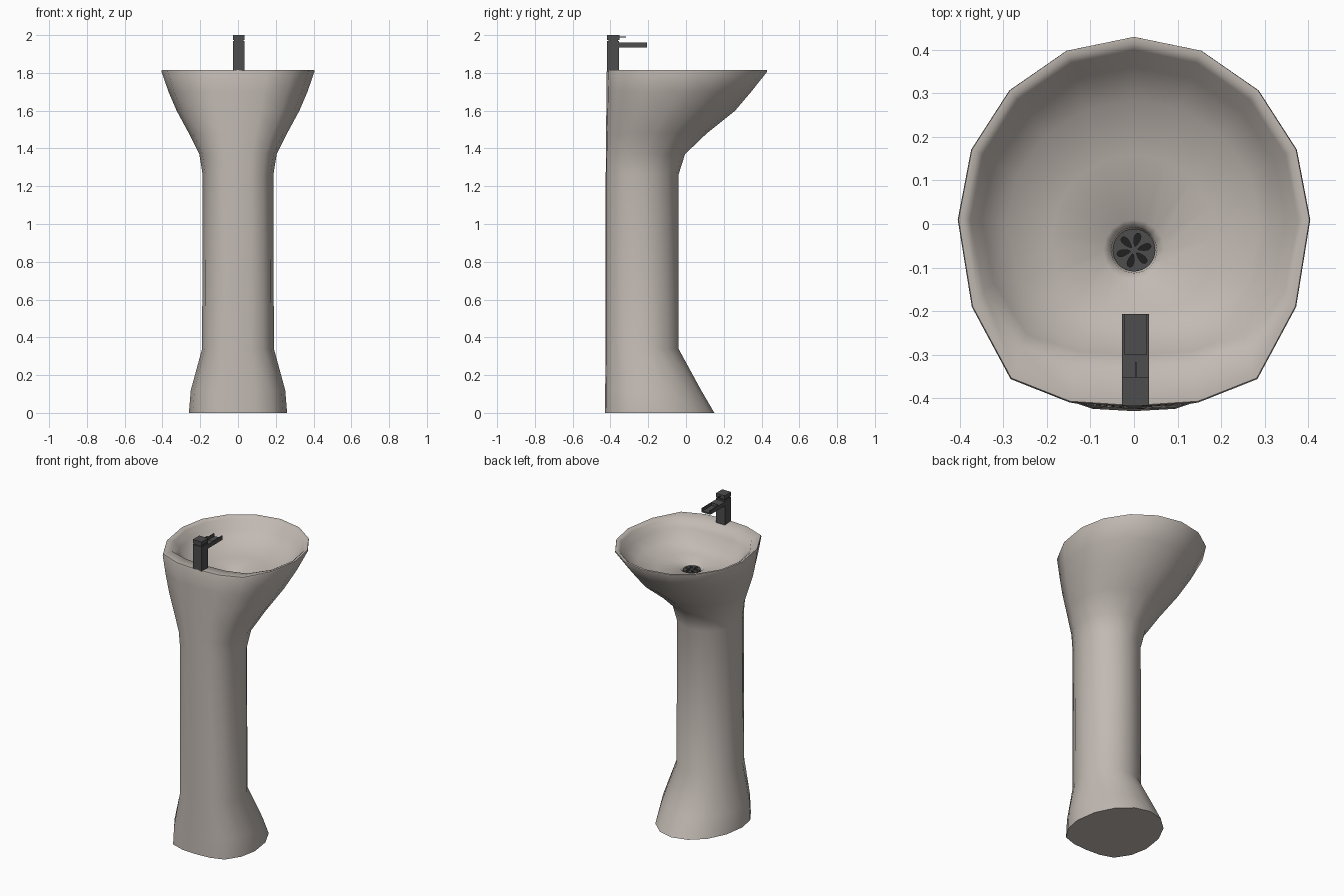
import bpy, bmesh, math
from mathutils import Matrix, Vector

if "Cube" in bpy.data.objects:
    bpy.data.objects.remove(bpy.data.objects["Cube"])


def material(name, rgb):
    m = bpy.data.materials.new(name)
    m.diffuse_color = (*rgb, 1)
    m.use_nodes = True
    m.node_tree.nodes["Principled BSDF"].inputs["Base Color"].default_value = m.diffuse_color
    return m


CERAMIC = material("ceramic", (0.54, 0.49, 0.45))
METAL = material("dark_metal", (0.075, 0.075, 0.075))
BLACK = material("black", (0.015, 0.015, 0.015))


def finish(name, bm, mat, angle=None):
    bmesh.ops.recalc_face_normals(bm, faces=bm.faces)
    me = bpy.data.meshes.new(name)
    bm.to_mesh(me)
    bm.free()
    ob = bpy.data.objects.new(name, me)
    bpy.context.collection.objects.link(ob)
    me.materials.append(mat)
    if angle:
        bpy.ops.object.select_all(action='DESELECT')
        ob.select_set(True)
        bpy.context.view_layer.objects.active = ob
        bpy.ops.object.shade_smooth_by_angle(angle=math.radians(angle))
    return ob


# 16-sided section: round back, flattened front (unit half outline, back to front)
HALF = [(math.sin(k * math.pi / 8), math.cos(k * math.pi / 8)) for k in range(5)]
HALF += [(0.92, -0.466), (0.70, -0.852), (0.365, -0.977), (0, -1)]
SECTION = HALF + [(-x, y) for x, y in HALF[-2:0:-1]]
CIRCLE = [(math.sin(k * math.pi / 8), math.cos(k * math.pi / 8)) for k in range(16)]


def ring(bm, z, hw, yf, yb, yc, zf=None, shape=SECTION):
    """z height, half width, front y, back y, y of widest point, front height"""
    zf = z if zf is None else zf
    verts = []
    for x, f in shape:
        y = yc + f * ((yb - yc) if f > 0 else (yc - yf))
        w = f * f if f < 0 else 0
        verts.append(bm.verts.new((x * hw, y, z + (zf - z) * w)))
    return verts


# pedestal and basin: one loft up the outside and down into the bowl
bm = bmesh.new()
outside = [
    (0.00, 0.26, -0.43, 0.15, -0.20), (0.12, 0.25, -0.428, 0.08, -0.21),
    (0.34, 0.19, -0.425, -0.04, -0.235), (1.26, 0.187, -0.425, -0.04, -0.235),
    (1.37, 0.205, -0.424, -0.005, -0.22), (1.48, 0.26, -0.423, 0.11, -0.17),
    (1.60, 0.325, -0.422, 0.26, -0.10), (1.70, 0.368, -0.421, 0.345, -0.04),
    (1.807, 0.405, -0.42, 0.43, 0.01)]
inside = [
    (1.815, 0.403, -0.417, 0.43, 0.01), (1.815, 0.39, -0.41, 0.415, 0.01),
    (1.803, 0.376, -0.335, 0.40, 0.01, 1.81), (1.75, 0.35, -0.30, 0.36, 0.01, 1.765),
    (1.695, 0.29, -0.265, 0.285, 0.0), (1.66, 0.19, -0.20, 0.16, -0.03)]
rings = [ring(bm, *r) for r in outside + inside]
for z, r in ((1.643, 0.07), (1.628, 0.053), (1.60, 0.049)):
    rings.append(ring(bm, z, r, -0.06 - r, -0.06 + r, -0.06, None, CIRCLE))
for a, b in zip(rings, rings[1:]):
    for i in range(16):
        j = (i + 1) % 16
        bm.faces.new((a[i], a[j], b[j], b[i]))
bm.faces.new(rings[0])
bm.faces.new(rings[-1])
finish("pedestal_basin", bm, CERAMIC, 50)


def cylinder(name, r, z0, z1, mat, seg=32):
    b = bmesh.new()
    bmesh.ops.create_cone(b, cap_ends=True, segments=seg, radius1=r, radius2=r,
                          depth=z1 - z0,
                          matrix=Matrix.Translation((0, -0.06, (z0 + z1) / 2)))
    return finish(name, b, mat, 30)


# drain grille with six teardrop holes over a dark cup
grille = cylinder("drain_grille", 0.049, 1.624, 1.636, METAL)
cylinder("drain_cup", 0.046, 1.602, 1.616, BLACK)
bm = bmesh.new()
for k in range(6):
    turn = Matrix.Rotation(k * math.pi / 3 + 0.25, 3, 'Z')
    loop = []
    for i in range(14):
        t = 2 * math.pi * i / 14
        u = 0.5 - 0.5 * math.cos(t)
        p = Vector((0.009 + 0.031 * u, 0.010 * math.sin(t) * (0.35 + 0.65 * u), 0))
        loop.append(bm.verts.new(turn @ p + Vector((0, -0.06, 1.61))))
    face = bm.faces.new(loop)
    ext = bmesh.ops.extrude_face_region(bm, geom=[face])
    bmesh.ops.translate(bm, vec=(0, 0, 0.04),
                        verts=[g for g in ext["geom"] if isinstance(g, bmesh.types.BMVert)])
cutter = finish("drain_hole_cutter", bm, BLACK)
cutter.hide_render = True
cutter.hide_viewport = True
cut = grille.modifiers.new("holes", 'BOOLEAN')
cut.operation = 'DIFFERENCE'
cut.solver = 'EXACT'
cut.object = cutter


def box(name, x, y, z, mat=METAL):
    b = bmesh.new()
    bmesh.ops.create_cube(b, size=1)
    for v in b.verts:
        v.co = [lo + (c + 0.5) * (hi - lo) for c, (lo, hi) in zip(v.co, (x, y, z))]
    return finish(name, b, mat)


# faucet: square body, neck, handle cap with thin lever
CX = 0.004
wide = (CX - 0.031, CX + 0.031)
box("faucet_body", wide, (-0.417, -0.354), (1.79, 1.968))
box("faucet_neck", (CX - 0.026, CX + 0.026), (-0.411, -0.36), (1.965, 1.978))
box("faucet_handle", wide, (-0.417, -0.352), (1.975, 2.0))
box("handle_lever", (CX - 0.002, CX + 0.002), (-0.354, -0.317), (1.987, 1.992))

# open channel spout
box("spout_floor", wide, (-0.356, -0.207), (1.934, 1.943))
box("spout_cover", wide, (-0.356, -0.30), (1.942, 1.96))
for side, s in (("left", -1), ("right", 1)):
    xs = sorted((CX + s * 0.025, CX + s * 0.031))
    box("spout_wall_" + side, xs, (-0.30, -0.207), (1.942, 1.96))
